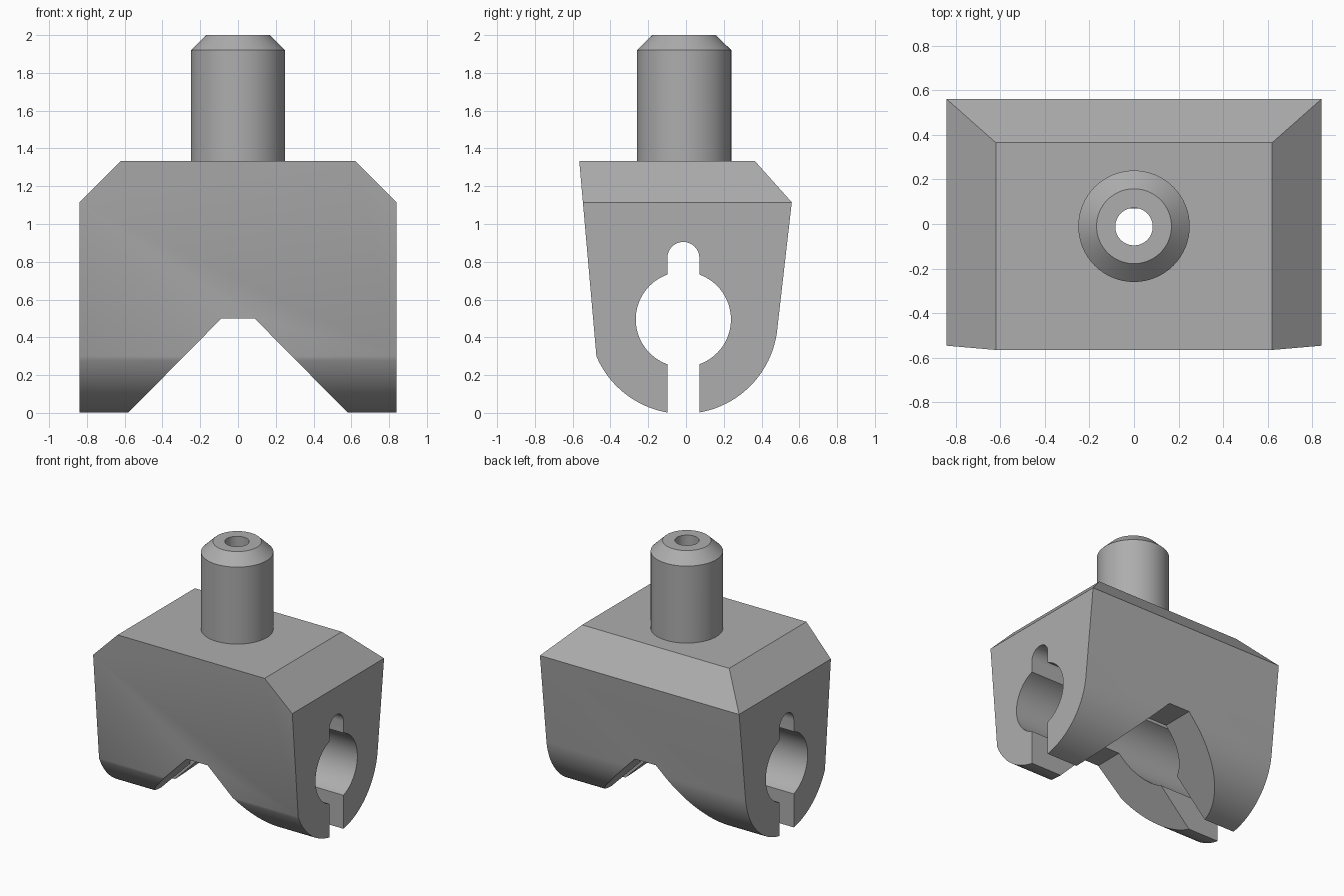
import bpy, bmesh
from math import sin, cos, radians, asin, degrees, pi

cube = bpy.data.objects.get("Cube")
if cube:
    bpy.data.objects.remove(cube, do_unlink=True)

grey = bpy.data.materials.new("plain_grey")
grey.use_nodes = True
colour = (0.42, 0.42, 0.42, 1)
grey.diffuse_color = colour
grey.node_tree.nodes["Principled BSDF"].inputs["Base Color"].default_value = colour


def new_object(name, bm):
    bmesh.ops.recalc_face_normals(bm, faces=bm.faces)
    mesh = bpy.data.meshes.new(name)
    bm.to_mesh(mesh)
    bm.free()
    mesh.materials.append(grey)
    obj = bpy.data.objects.new(name, mesh)
    bpy.context.collection.objects.link(obj)
    return obj


def prism(name, points, axis, half):
    """Extrude a 2D outline along the x or y axis, centred on it."""
    bm = bmesh.new()
    place = (lambda a, b: (-half, a, b)) if axis == "x" else (lambda a, b: (a, -half, b))
    face = bm.faces.new([bm.verts.new(place(*p)) for p in points])
    moved = bmesh.ops.extrude_face_region(bm, geom=[face])["geom"]
    shift = (2 * half, 0, 0) if axis == "x" else (0, 2 * half, 0)
    bmesh.ops.translate(bm, vec=shift, verts=[v for v in moved if isinstance(v, bmesh.types.BMVert)])
    return new_object(name, bm)


def lathe(name, rings, y, sides=64):
    """Stack of (radius, z) rings with closed ends."""
    bm = bmesh.new()
    loops = [[bm.verts.new((r * cos(2 * pi * i / sides), y + r * sin(2 * pi * i / sides), z))
              for i in range(sides)] for r, z in rings]
    for low, high in zip(loops, loops[1:]):
        for i in range(sides):
            j = (i + 1) % sides
            bm.faces.new((low[i], low[j], high[j], high[i]))
    bm.faces.new(loops[0])
    bm.faces.new(loops[-1])
    return new_object(name, bm)


def arc(y, z, r, start, end, steps):
    angles = [radians(start + (end - start) * i / steps) for i in range(steps + 1)]
    return [(y + r * cos(a), z + r * sin(a)) for a in angles]


def boolean(target, cutter, operation):
    mod = target.modifiers.new(operation.lower(), "BOOLEAN")
    mod.object, mod.operation, mod.solver = cutter, operation, "EXACT"
    bpy.context.view_layer.objects.active = target
    bpy.ops.object.modifier_apply(modifier=mod.name)
    bpy.data.objects.remove(cutter, do_unlink=True)


# Side profile: tapered block, rounded foot, slotted bore with a keyway
mid, axis_z, foot, bore, slot = -0.014, 0.495, 0.5, 0.252, 0.085
gap_out = degrees(asin(slot / foot))
gap_in = degrees(asin(slot / bore))
profile = [(-0.565, 1.333), (0.365, 1.333), (0.56, 1.115)]
profile += arc(mid, axis_z, foot, -8, -90 + gap_out, 24)
profile += arc(mid, axis_z, bore, -90 + gap_in, 90 - gap_in, 32)
profile += arc(mid, 0.82, slot, 0, 180, 16)
profile += arc(mid, axis_z, bore, 90 + gap_in, 270 - gap_in, 32)
profile += arc(mid, axis_z, foot, 270 - gap_out, 203, 20)
clamp = prism("clamp_block", profile, "x", 1)

# Front outline: sloped shoulders and an angled notch underneath
right = [(0.088, 0.5), (0.582, 0), (0.582, -0.1), (0.84, -0.1), (0.84, 1.115), (0.62, 1.333), (0.62, 1.5)]
outline = right + [(-x, z) for x, z in reversed(right)]
boolean(clamp, prism("front_outline", outline, "y", 1), "INTERSECT")

# Chamfered pin, with a vertical hole down into the keyway
boolean(clamp, lathe("pin", [(0.25, 1.2), (0.25, 1.92), (0.168, 2)], -0.01), "UNION")
boolean(clamp, lathe("pin_hole", [(0.084, 0.825), (0.084, 2.1)], mid + 0.002), "DIFFERENCE")

bpy.ops.object.select_all(action="DESELECT")
clamp.select_set(True)
bpy.context.view_layer.objects.active = clamp
bpy.ops.object.shade_smooth_by_angle(angle=radians(25))
